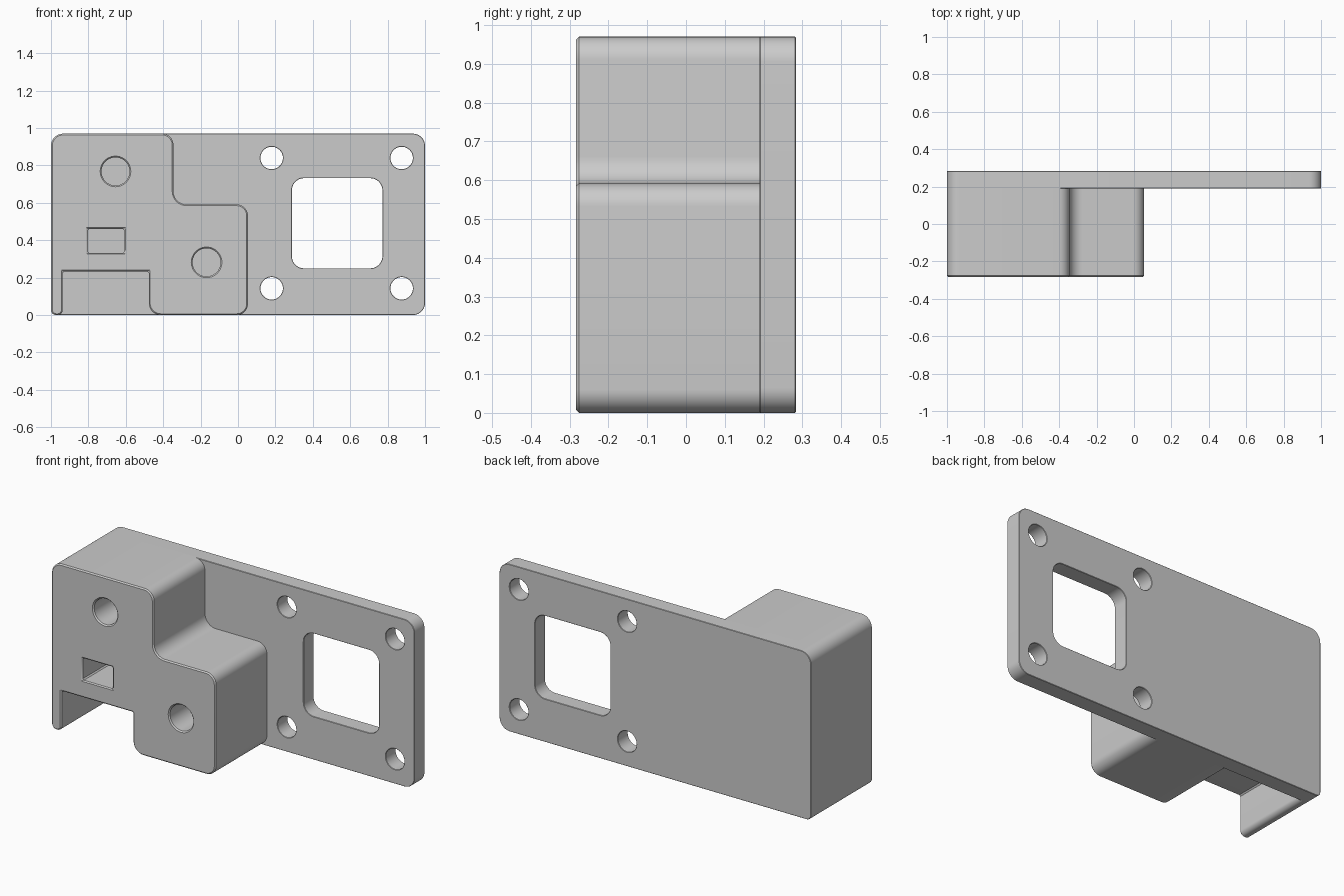
import bpy
import bmesh
import math
from mathutils import Vector

cube = bpy.data.objects.get("Cube")
if cube:
    bpy.data.objects.remove(cube, do_unlink=True)

FRONT, PLATE, BACK, TOP = -0.283, 0.19, 0.283, 0.97
EDGE = 0.007

grey = bpy.data.materials.new("matte_grey")
grey.use_nodes = True
grey.diffuse_color = (0.6, 0.6, 0.6, 1)
grey.node_tree.nodes["Principled BSDF"].inputs["Base Color"].default_value = (0.6, 0.6, 0.6, 1)


def rounded(corners, steps=10):
    """Outline in x, z from (x, z, radius) corners joined at right angles."""
    pts = []
    for i, (x, z, r) in enumerate(corners):
        p = Vector((x, z))
        if r == 0:
            pts.append(p)
            continue
        a = (Vector(corners[i - 1][:2]) - p).normalized() * r
        b = (Vector(corners[(i + 1) % len(corners)][:2]) - p).normalized() * r
        for k in range(steps + 1):
            t = k / steps * math.pi / 2
            pts.append(p + a * (1 - math.sin(t)) + b * (1 - math.cos(t)))
    return pts


def rectangle(x0, x1, z0, z1, r):
    return rounded([(x0, z0, r), (x1, z0, r), (x1, z1, r), (x0, z1, r)])


def circle(x, z, r, n=40):
    return [Vector((x + r * math.cos(k * math.tau / n), z + r * math.sin(k * math.tau / n)))
            for k in range(n)]


def prism(name, outline, y0, y1):
    bm = bmesh.new()
    face = bm.faces.new([bm.verts.new((p.x, y0, p.y)) for p in outline])
    ext = bmesh.ops.extrude_face_region(bm, geom=[face])
    moved = [v for v in ext["geom"] if isinstance(v, bmesh.types.BMVert)]
    bmesh.ops.translate(bm, verts=moved, vec=(0, y1 - y0, 0))
    bmesh.ops.recalc_face_normals(bm, faces=bm.faces)
    mesh = bpy.data.meshes.new(name)
    bm.to_mesh(mesh)
    bm.free()
    mesh.materials.append(grey)
    obj = bpy.data.objects.new(name, mesh)
    bpy.context.collection.objects.link(obj)
    return obj


def finish(obj, openings):
    """Cut the openings through, chamfer the edges and smooth the fillets."""
    bpy.ops.object.select_all(action='DESELECT')
    bpy.context.view_layer.objects.active = obj
    obj.select_set(True)
    for outline in openings:
        cutter = prism("opening_cutter", outline, -0.5, 0.5)
        cutter.hide_render = True
        mod = obj.modifiers.new("opening", 'BOOLEAN')
        mod.operation, mod.solver, mod.object = 'DIFFERENCE', 'EXACT', cutter
        bpy.ops.object.modifier_apply(modifier=mod.name)
        bpy.data.objects.remove(cutter, do_unlink=True)
    bevel = obj.modifiers.new("edge", 'BEVEL')
    bevel.width, bevel.segments = EDGE, 1
    bevel.limit_method, bevel.angle_limit = 'ANGLE', math.radians(40)
    bpy.ops.object.modifier_apply(modifier=bevel.name)
    bpy.ops.object.shade_smooth_by_angle(angle=math.radians(30))


# Mounting plate with a window and four screw holes
plate = prism("mounting_plate", rounded([
    (-1, 0, 0.028), (1, 0, 0.065), (1, TOP, 0.065), (-1, TOP, 0.065)]), PLATE, BACK)
screw_holes = [circle(x, z, 0.06) for x in (0.18, 0.875) for z in (0.143, 0.84)]
finish(plate, screw_holes + [rectangle(0.288, 0.772, 0.25, 0.732, 0.065)])

# Stepped block with a notch underneath, sunk slightly into the plate
block = prism("stepped_block", rounded([
    (-1, 0, 0.028), (-0.937, 0, 0.028), (-0.937, 0.233, 0), (-0.477, 0.233, 0),
    (-0.477, 0, 0.065), (0.053, 0, 0.06), (0.053, 0.592, 0.06),
    (-0.345, 0.592, 0.07), (-0.345, TOP, 0.06), (-1, TOP, 0.065)]),
    FRONT, PLATE + 2 * EDGE)
finish(block, [circle(-0.655, 0.768, 0.075), circle(-0.168, 0.282, 0.075),
               rectangle(-0.803, -0.608, 0.332, 0.46, 0)])
